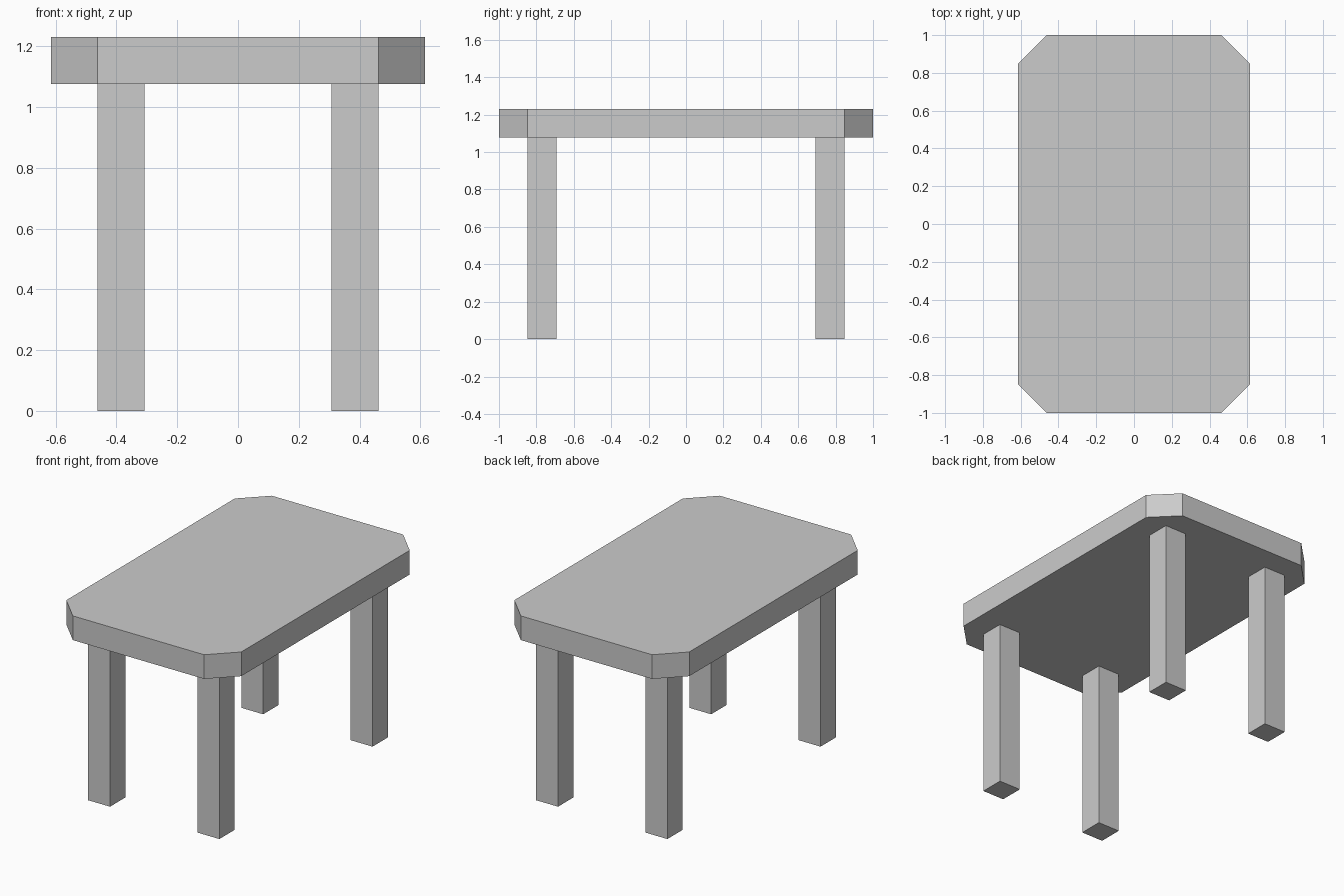
import bpy
import bmesh

if "Cube" in bpy.data.objects:
    bpy.data.objects.remove(bpy.data.objects["Cube"])

U = 2 / 13                      # module: slab thickness, leg width and corner cut
HALF_X, HALF_Y = 4 * U, 1.0     # tabletop half sizes
LEG_H, TOP_Z = 7 * U, 8 * U


def prism(name, outline, z0, z1):
    """Extrude a counter-clockwise XY outline from z0 to z1."""
    bm = bmesh.new()
    base = bm.faces.new([bm.verts.new((x, y, z0)) for x, y in outline])
    ext = bmesh.ops.extrude_face_region(bm, geom=[base], use_keep_orig=True)
    verts = [g for g in ext["geom"] if isinstance(g, bmesh.types.BMVert)]
    bmesh.ops.translate(bm, verts=verts, vec=(0, 0, z1 - z0))
    bmesh.ops.recalc_face_normals(bm, faces=bm.faces)
    mesh = bpy.data.meshes.new(name)
    bm.to_mesh(mesh)
    bm.free()
    obj = bpy.data.objects.new(name, mesh)
    bpy.context.collection.objects.link(obj)
    return obj


# Tabletop: rectangle with cut corners
X, Y, c = HALF_X, HALF_Y, U
prism("tabletop", [(X - c, -Y), (X, -Y + c), (X, Y - c), (X - c, Y),
                   (-X + c, Y), (-X, Y - c), (-X, -Y + c), (-X + c, -Y)],
      LEG_H, TOP_Z)

# Four square legs, outer faces one module in from the tabletop edge
h = U / 2
for side, sx in (("left", -1), ("right", 1)):
    for end, sy in (("front", -1), ("back", 1)):
        cx, cy = sx * (HALF_X - 1.5 * U), sy * (HALF_Y - 1.5 * U)
        prism(f"{end}_{side}_leg",
              [(cx - h, cy - h), (cx + h, cy - h), (cx + h, cy + h), (cx - h, cy + h)],
              0, LEG_H)
